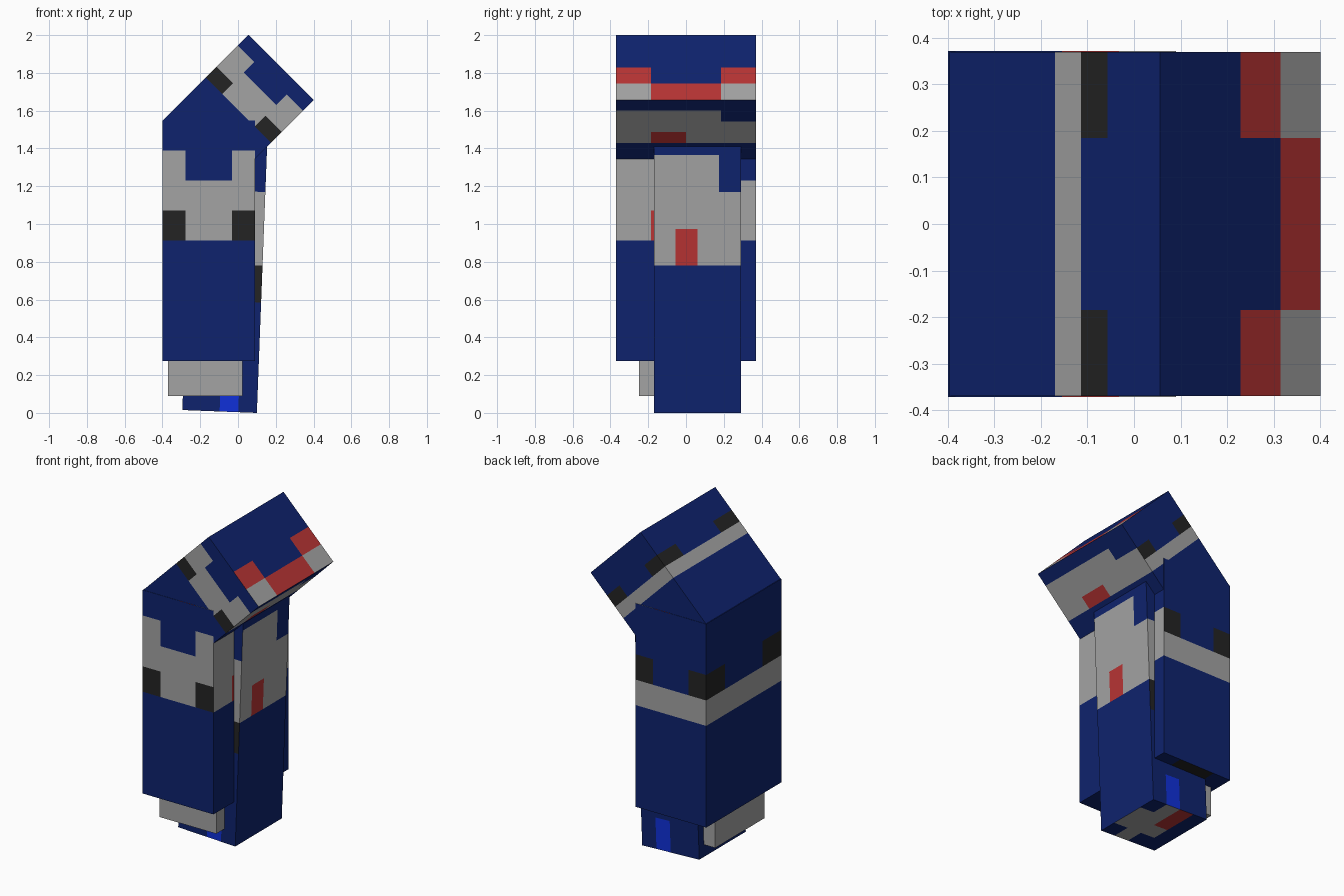
import bpy, bmesh, math
from mathutils import Matrix, Vector

if "Cube" in bpy.data.objects:
    bpy.data.objects.remove(bpy.data.objects["Cube"])


def material(name, r, g, b):
    m = bpy.data.materials.new(name)
    m.diffuse_color = (r, g, b, 1)
    m.use_nodes = True
    m.node_tree.nodes["Principled BSDF"].inputs["Base Color"].default_value = m.diffuse_color
    return m


MATS = [material("navy blue", 0.0045, 0.0165, 0.155),
        material("light grey", 0.37, 0.37, 0.37),
        material("charcoal", 0.0175, 0.0175, 0.0175),
        material("red", 0.48, 0.034, 0.034),
        material("bright blue", 0.005, 0.03, 0.70)]
NAVY, GREY, BLACK, RED, BRIGHT = range(5)


def side_of(n):
    """Name of the box side a normal points to."""
    axis = max(range(3), key=lambda i: abs(n[i]))
    return (("left", "right"), ("front", "back"), ("bottom", "top"))[axis][n[axis] > 0]


def painted_box(name, centre, size, tilt, rules, base=NAVY):
    """Box cut into quarters across and eighths down; rules are
    (sides, u0, u1, v0, v1, colour) in fractions, v measured down from the top
    on upright sides and along y on the top and bottom."""
    bm = bmesh.new()
    bmesh.ops.create_cube(bm, size=1)
    if rules:
        for axis, steps in enumerate((4, 4, 8)):
            for k in range(1, steps):
                co, no = Vector((0, 0, 0)), Vector((0, 0, 0))
                co[axis], no[axis] = k / steps - 0.5, 1
                bmesh.ops.bisect_plane(bm, geom=bm.verts[:] + bm.edges[:] + bm.faces[:],
                                       plane_co=co, plane_no=no)
    bm.normal_update()
    for f in bm.faces:
        f.material_index = base
        side = side_of(f.normal)
        c = f.calc_center_median() + Vector((0.5, 0.5, 0.5))
        u = c.y if side in ("left", "right") else c.x
        v = c.y if side in ("top", "bottom") else 1 - c.z
        for sides, u0, u1, v0, v1, colour in rules:
            if side in sides and u0 < u < u1 and v0 < v < v1:
                f.material_index = colour
    bmesh.ops.transform(bm, matrix=Matrix.Diagonal((*size, 1)), verts=bm.verts)
    mesh = bpy.data.meshes.new(name)
    bm.to_mesh(mesh)
    bm.free()
    for m in MATS:
        mesh.materials.append(m)
    ob = bpy.data.objects.new(name, mesh)
    ob.location = centre
    ob.rotation_euler = (0, tilt, 0)
    bpy.context.collection.objects.link(ob)
    return ob


# Shared pattern of the two wide blocks
wide = [
    # front: grey panel with a notch and two dark corners
    (("front",), 0, 1, .125, .5, GREY),
    (("front",), .25, .75, .125, .25, NAVY),
    (("front",), 0, .25, .375, .5, BLACK),
    (("front",), .75, 1, .375, .5, BLACK),
    # right: grey panel with one notch and a red tab
    (("right",), 0, 1, .125, .5, GREY),
    (("right",), .75, 1, .125, .25, NAVY),
    (("right",), .25, .5, .375, .5, RED),
    # left and back: grey stripe below dark corners
    (("left", "back"), 0, 1, .375, .5, GREY),
    (("left", "back"), 0, .25, .25, .375, BLACK),
    (("left", "back"), .75, 1, .25, .375, BLACK),
    # top: red fringe with grey corners
    (("top",), .5, 1, 0, .25, RED),
    (("top",), .5, 1, .75, 1, RED),
    (("top",), .75, 1, 0, 1, RED),
    (("top",), .75, 1, 0, .25, GREY),
    (("top",), .75, 1, .75, 1, GREY),
]
wide_base = wide + [(("bottom",), .25, .75, .75, 1, BLACK)]

# Pattern of the slim rear block
slim = [
    (("right",), 0, 1, .125, .5, GREY),
    (("right",), .75, 1, .125, .25, NAVY),
    (("right",), .25, .5, .375, .5, RED),
    (("front", "back"), 0, 1, .25, .5, GREY),
    (("front", "back"), 0, .25, .5, .625, BLACK),
    (("front", "back"), .75, 1, .5, .625, BLACK),
    (("front", "back"), .5, .75, .875, 1, BRIGHT),
    (("bottom",), .25, 1, .25, .75, GREY),
    (("bottom",), .5, .75, 0, 1, GREY),
    (("bottom",), .25, .5, .5, 1, RED),
]

painted_box("body_block", (-0.155, 0, 0.9115), (0.49, 0.743, 1.273), 0, wide_base)
painted_box("tilted_head_block", (0.0025, 0, 1.6025), (0.488, 0.739, 0.64),
            math.radians(45), wide)
painted_box("slim_back_block", (-0.0675, 0.06, 0.787), (0.395, 0.46, 1.56),
            math.radians(2.2), slim)
painted_box("grey_foot_block", (-0.1725, -0.005, 0.5), (0.395, 0.49, 0.82), 0, [], GREY)
